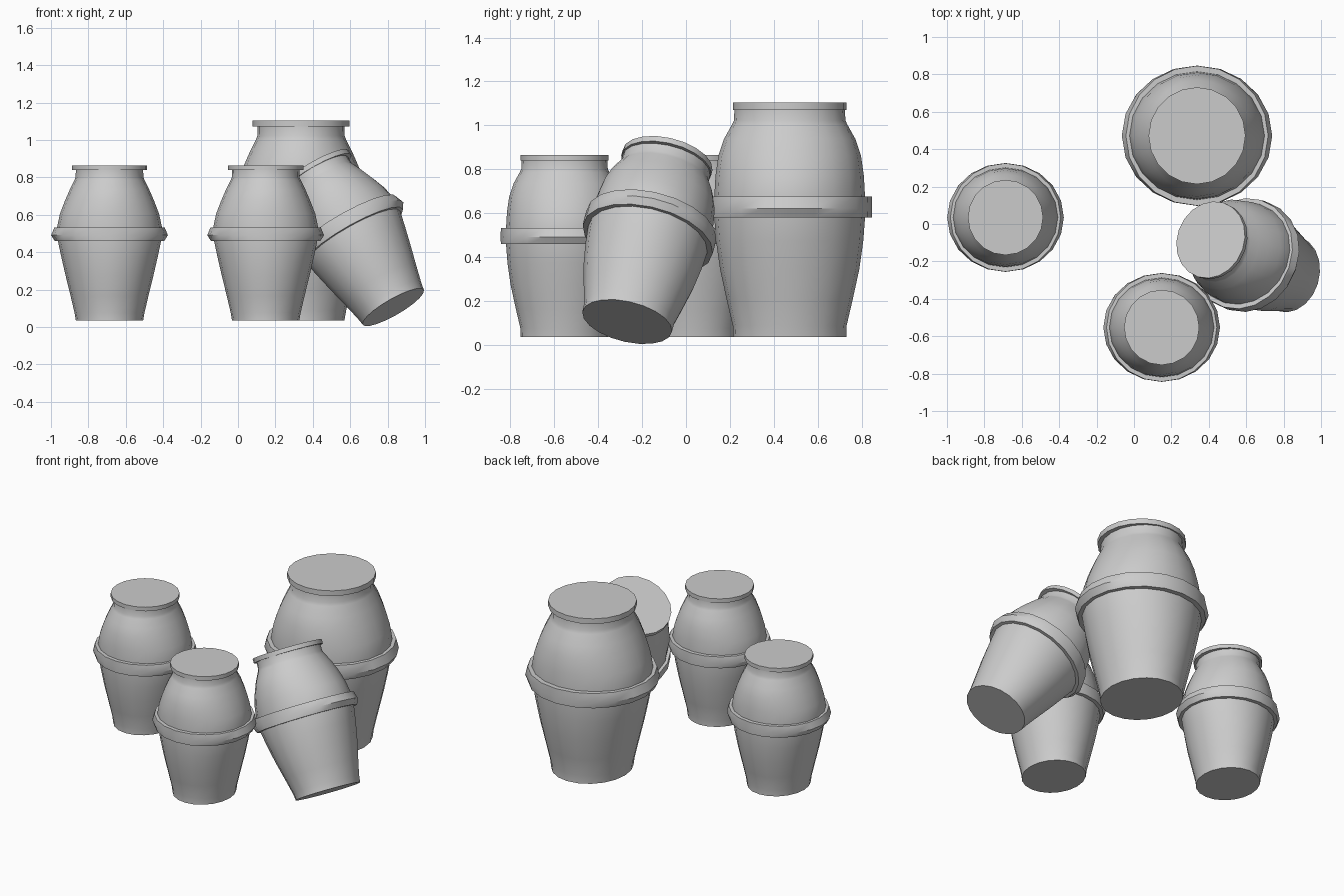
import bpy, bmesh, math
from mathutils import Matrix, Vector

if "Cube" in bpy.data.objects:
    bpy.data.objects.remove(bpy.data.objects["Cube"])

SEG = 20

# Profiles as (height, x radius, y radius), measured from the base
BODY = [(0, .18, .2), (.04, .187, .201), (.13, .208, .222), (.24, .235, .246), (.34, .258, .26),
        (.42, .275, .266), (.5, .28, .266), (.57, .265, .262), (.64, .238, .252),
        (.7, .212, .232), (.75, .187, .204), (.765, .181, .197), (.806, .18, .195)]
BAND = [(.423, .255, .25), (.423, .292, .29), (.455, .312, .291), (.497, .295, .29), (.497, .255, .25)]
LID = [(.803, .201, .201), (.829, .201, .201)]


def lathe(name, profile, matrix, closed=False):
    """Sweep an elliptical profile round z, either capped or as a closed loop."""
    bm = bmesh.new()
    rings = []
    for z, rx, ry in profile:
        rings.append([bm.verts.new((rx * math.cos(a), ry * math.sin(a), z))
                      for a in (2 * math.pi * i / SEG for i in range(SEG))])
    pairs = list(zip(rings, rings[1:]))
    if closed:
        pairs.append((rings[-1], rings[0]))
    else:
        bm.faces.new(rings[0][::-1])
        bm.faces.new(rings[-1])
    for low, high in pairs:
        for i in range(SEG):
            j = (i + 1) % SEG
            bm.faces.new((low[i], low[j], high[j], high[i]))
    bmesh.ops.recalc_face_normals(bm, faces=bm.faces)
    mesh = bpy.data.meshes.new(name)
    bm.to_mesh(mesh)
    bm.free()
    ob = bpy.data.objects.new(name, mesh)
    bpy.context.collection.objects.link(ob)
    ob.matrix_world = matrix
    bpy.ops.object.select_all(action='DESELECT')
    ob.select_set(True)
    bpy.context.view_layer.objects.active = ob
    bpy.ops.object.shade_smooth_by_angle(angle=math.radians(30))


def pot(name, base, axis, size):
    turn = Vector((0, 0, 1)).rotation_difference(Vector(axis)).to_matrix().to_4x4()
    m = Matrix.Translation(base) @ turn @ Matrix.Scale(size, 4)
    lathe(name + "_body", BODY, m)
    lathe(name + "_band", BAND, m, closed=True)
    lathe(name + "_lid", LID, m)


# Three upright pots and one leaning pot
pot("left_pot", (-.687, .035, .036), (0, 0, 1), 1)
pot("front_pot", (.148, -.553, .036), (0, 0, 1), 1)
pot("large_pot", (.337, .472, .036), (0, 0, 1), 1.289)
pot("leaning_pot", (.83, -.268, .106), (-.485, .212, .848), 1.045)
